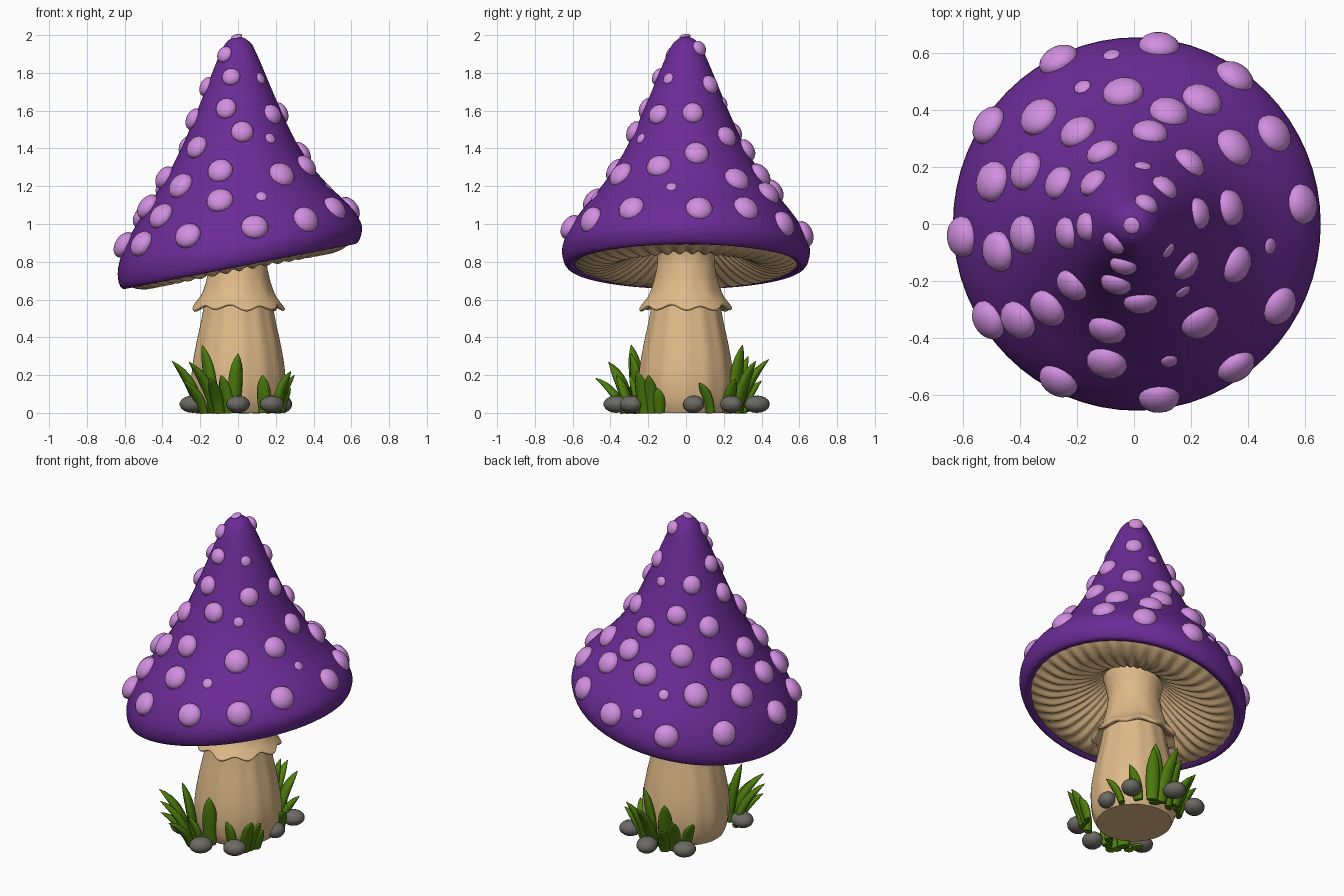
import bpy, bmesh, math, random
from mathutils import Vector, Matrix

if "Cube" in bpy.data.objects:
    bpy.data.objects.remove(bpy.data.objects["Cube"])

random.seed(4)


def material(name, rgb):
    m = bpy.data.materials.new(name)
    m.diffuse_color = (*rgb, 1)
    m.use_nodes = True
    m.node_tree.nodes["Principled BSDF"].inputs["Base Color"].default_value = m.diffuse_color
    return m


PURPLE = material("purple", (0.148, 0.024, 0.305))
LILAC = material("lilac", (0.64, 0.275, 0.75))
BEIGE = material("beige", (0.74, 0.49, 0.25))
GREEN = material("grass green", (0.075, 0.205, 0.004))
GREY = material("stone grey", (0.15, 0.142, 0.125))


def finish(bm, name, mat, angle=60):
    bmesh.ops.recalc_face_normals(bm, faces=bm.faces[:])
    me = bpy.data.meshes.new(name)
    bm.to_mesh(me)
    bm.free()
    me.materials.append(mat)
    ob = bpy.data.objects.new(name, me)
    bpy.context.collection.objects.link(ob)
    bpy.ops.object.select_all(action='DESELECT')
    ob.select_set(True)
    bpy.context.view_layer.objects.active = ob
    bpy.ops.object.shade_smooth_by_angle(angle=math.radians(angle))
    return ob


def loft(bm, rings, close_start=False, close_end=False):
    """Skin a list of closed rings of points."""
    vs = [[bm.verts.new(p) for p in ring] for ring in rings]
    n = len(vs[0])
    for a, b in zip(vs, vs[1:]):
        for i in range(n):
            j = (i + 1) % n
            bm.faces.new((a[i], a[j], b[j], b[i]))
    if close_start:
        bm.faces.new(vs[0])
    if close_end:
        bm.faces.new(vs[-1])


def smooth_profile(points, steps=3):
    """Catmull-Rom refinement of a profile."""
    pts = [Vector(p) for p in points]
    out = []
    for i in range(len(pts) - 1):
        p0, p1, p2 = pts[max(i - 1, 0)], pts[i], pts[i + 1]
        p3 = pts[min(i + 2, len(pts) - 1)]
        for s in range(steps):
            t = s / steps
            out.append(0.5 * (2 * p1 + (p2 - p0) * t + (2 * p0 - 5 * p1 + 4 * p2 - p3) * t * t
                              + (3 * p1 - p0 - 3 * p2 + p3) * t ** 3))
    return out + [pts[-1]]


def revolve(name, mat, profile, seg, shape, **caps):
    """Revolve (r, z, weight) points; shape maps them to a position."""
    bm = bmesh.new()
    angles = [2 * math.pi * i / seg for i in range(seg)]
    loft(bm, [[shape(*p, a) for a in angles] for p in smooth_profile(profile)], **caps)
    return finish(bm, name, mat)


def tilt(x, z):
    """Height shift that leans the rim, fading towards the tip."""
    return 0.195 * x * max(0, min(1, (2 - z) / 1.18)) ** 2


# Cap
CAP = [(.008, 1.992, 0), (.04, 1.98, 0), (.075, 1.945, 0), (.115, 1.86, 0), (.168, 1.73, 0),
       (.23, 1.58, 0), (.30, 1.425, 0), (.38, 1.285, 0), (.47, 1.16, 0), (.55, 1.06, 0),
       (.61, .97, 0), (.645, .88, 0), (.64, .81, 0), (.615, .775, 0), (.58, .785, 0)]


def cap_shape(r, z, w, a):
    x = r * math.cos(a)
    return (x + 0.01 * min(1, r / .6), 1.015 * r * math.sin(a), z + tilt(x, z))


revolve("cap", PURPLE, CAP, 64, cap_shape, close_start=True)


# Gills under the cap
def gill_shape(r, z, w, a):
    x = r * math.cos(a)
    return (x + .01, r * math.sin(a), z + 0.195 * x + w * .009 * math.cos(42 * a))


revolve("gills", BEIGE, [(.6, .795, 0), (.55, .77, .7), (.46, .758, 1), (.36, .79, 1),
                         (.27, .84, .8), (.2, .895, .4), (.13, .96, 0)], 252, gill_shape)


# Stem with faint flutes
def stem_shape(r, z, w, a):
    r += w * .0025 * math.cos(13 * a)
    return (r * math.cos(a), r * math.sin(a), z)


revolve("stem", BEIGE, [(.215, 0, .5), (.24, .06, 1), (.25, .15, 1), (.243, .25, 1),
                        (.222, .37, 1), (.198, .48, 1), (.18, .58, 1), (.16, .7, .5),
                        (.15, .82, .2), (.165, .9, 0), (.18, .97, 0)], 78, stem_shape,
        close_start=True, close_end=True)


# Ruffled skirt
def skirt_shape(r, z, w, a):
    wave = math.cos(9 * a) + .4 * math.sin(4 * a)
    r += w * .009 * wave
    return (r * math.cos(a), r * math.sin(a), z - w * .012 * wave)


revolve("skirt", BEIGE, [(.145, .84, 0), (.157, .76, 0), (.172, .69, .3), (.196, .625, .6),
                         (.23, .578, 1), (.24, .562, 1), (.222, .553, 1), (.17, .585, .3)],
        72, skirt_shape)


# Cap spots, placed by plan position
def add_spot(bm, x, y, size, thick):
    r = math.hypot(x, y)
    inset = .024 if .2 < r < .56 else .012
    rs = max(r - inset, .01)
    for (r0, z0, _), (r1, z1, _) in zip(CAP, CAP[1:]):
        if r0 <= rs <= r1:
            break
    z = z0 + (z1 - z0) * (rs - r0) / (r1 - r0)
    k = rs / r
    slope = .195 * min(1, (2 - z) / 1.18) ** 2
    normal = Vector((x / r * (z0 - z1) - slope * (r1 - r0), y / r * (z0 - z1),
                     r1 - r0)).normalized()
    mat = (Matrix.Translation((x * k, y * k * 1.01, z + tilt(x * k, z)))
           @ normal.to_track_quat('Z', 'Y').to_matrix().to_4x4()
           @ Matrix.Diagonal((size, size * random.uniform(.95, 1.05), size * thick, 1)))
    bmesh.ops.create_uvsphere(bm, u_segments=16, v_segments=10, radius=1, matrix=mat)


SPOTS_BACK = [(.09, .63), (-.27, .58), (.36, .52), (-.04, .48), (.25, .45), (.13, .41),
              (-.35, .39), (-.52, .35), (-.21, .34), (.06, .34), (.5, .32), (.37, .28),
              (-.12, .27), (.21, .23), (-.4, .195), (-.52, .155), (-.285, .155), (-.16, .16),
              (.115, .135), (.05, .08), (.6, .07), (.36, .06), (.25, .04)]
SPOTS_FRONT = [(-.18, -.01), (-.26, -.035), (-.41, -.04), (-.615, -.045),
               (-.08, -.075), (-.5, -.1), (-.04, -.155), (.2, -.16), (.38, -.15), (-.07, -.23),
               (-.235, -.23), (.025, -.295), (.52, -.29), (-.32, -.31), (-.52, -.34),
               (-.425, -.35), (.245, -.36), (-.1, -.39), (-.1, -.505), (.365, -.505),
               (-.27, -.555), (.09, -.615)]
SPOTS_SMALL = [(-.08, .6), (-.19, .5), (.035, .225), (.5, -.08), (.13, -.1), (.185, -.255),
               (.13, -.5), (-.015, -.01)]
bm = bmesh.new()
for x, y in SPOTS_BACK + SPOTS_FRONT:
    add_spot(bm, x, y, min(.073, .037 + .078 * math.hypot(x, y)), .65)
for x, y in SPOTS_SMALL:
    add_spot(bm, x, y, .031, .4)
finish(bm, "cap_spots", LILAC, 80)

# Stones around the foot
bm = bmesh.new()
for x, y, s in [(0, -.37, .07), (-.24, -.22, .07), (.18, -.29, .068), (.235, .04, .058),
                (.22, .24, .066), (.01, .375, .07), (-.2, .3, .068)]:
    m = (Matrix.Translation((x, y, .046)) @ Matrix.Rotation(random.uniform(0, 3), 4, 'Z')
         @ Matrix.Diagonal((s, s * .88, .046, 1)))
    bmesh.ops.create_uvsphere(bm, u_segments=14, v_segments=9, radius=1, matrix=m)
finish(bm, "stones", GREY, 80)


# Curved grass blades: base x, y then tip x, y, z
def add_blade(bm, bx, by, tx, ty, tz):
    base, tip = Vector((bx, by, 0)), Vector((tx, ty, tz))
    mid = Vector((bx + (tx - bx) * .25, by + (ty - by) * .25, tz * .65))
    lean = Vector((tx - bx, ty - by, 0)).normalized()
    side = Vector((-lean.y, lean.x, 0))
    half = .024 + .045 * tz
    rings = []
    for i in range(9):
        t = i / 8
        c = base * (1 - t) ** 2 + mid * 2 * t * (1 - t) + tip * t * t
        tangent = (mid - base) * (1 - t) + (tip - mid) * t
        out = side.cross(tangent).normalized()
        w = half * (.85 + .9 * t) * (1 - t ** 2.4) + .002
        rings.append([c + side * w * math.cos(a) + out * w * .6 * math.sin(a)
                      for a in (k * math.pi / 4 for k in range(8))])
    loft(bm, rings, True, True)


BLADES_FRONT = [(-.2, -.21, -.35, -.29, .275), (-.13, -.25, -.19, -.29, .36),
                (-.02, -.25, 0, -.29, .315), (-.12, -.3, -.26, -.41, .27),
                (-.1, -.33, -.15, -.48, .185), (-.05, -.3, -.09, -.37, .2),
                (-.18, -.26, -.29, -.36, .17),
                (.14, -.25, .13, -.3, .2), (.2, -.22, .28, -.26, .22),
                (.21, -.18, .3, -.2, .2), (.23, -.14, .28, -.15, .13)]
BLADES_BACK = [(.05, .25, .09, .3, .36), (.09, .27, .16, .37, .275), (.03, .28, .04, .44, .285),
               (-.04, .26, -.08, .33, .3), (-.1, .26, -.16, .36, .22), (-.15, .22, -.24, .27, .2),
               (.15, .22, .25, .26, .18), (.2, .13, .27, .07, .16), (-.06, .3, -.1, .4, .17)]
bm = bmesh.new()
for blade in BLADES_FRONT + BLADES_BACK:
    add_blade(bm, *blade)
finish(bm, "grass", GREEN, 80)
